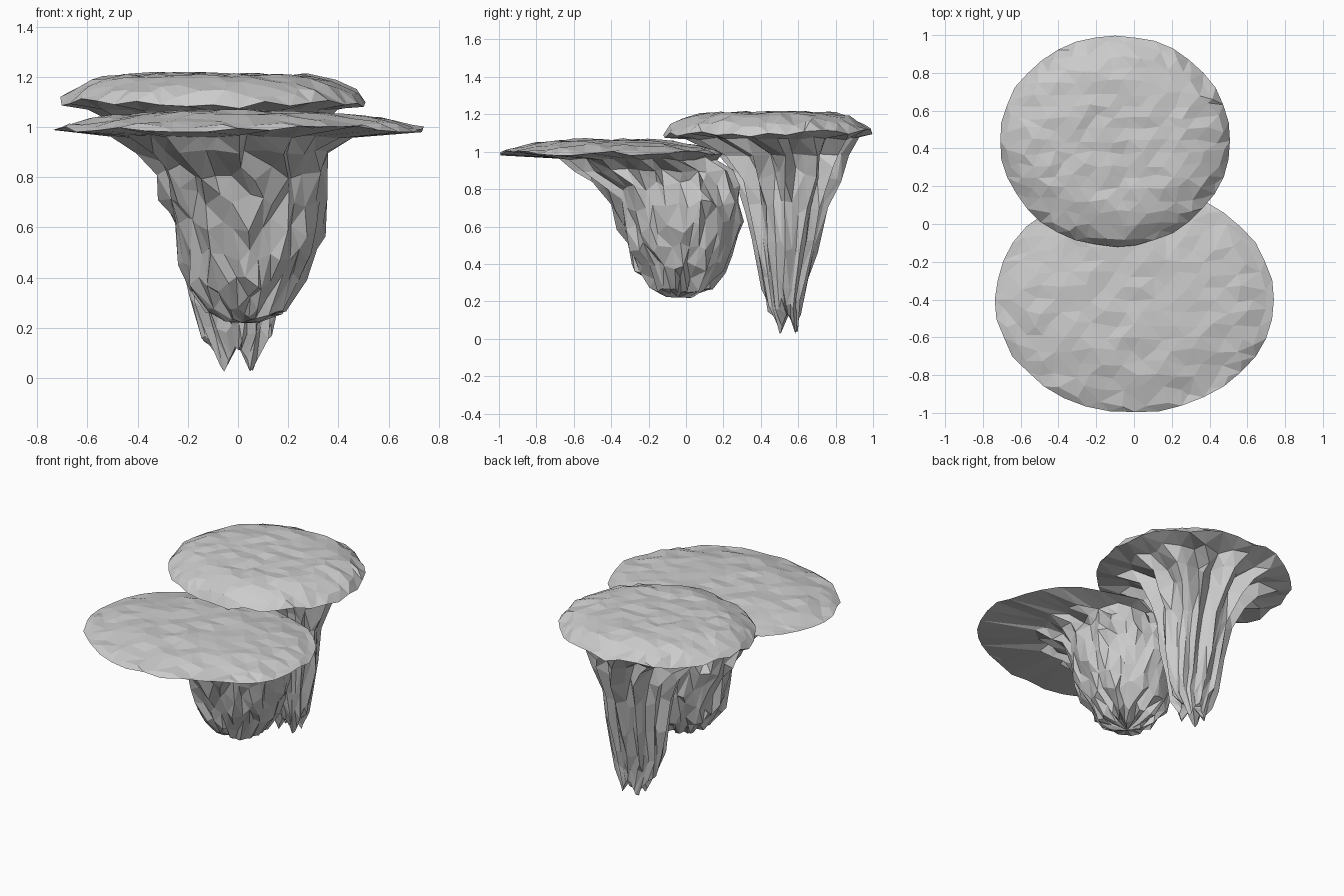
import bpy, bmesh, math, random
from mathutils import Vector
from mathutils.geometry import delaunay_2d_cdt

if "Cube" in bpy.data.objects:
    bpy.data.objects.remove(bpy.data.objects["Cube"])

random.seed(7)
rock = bpy.data.materials.new("grey_rock")
rock.diffuse_color = (0.6, 0.6, 0.6, 1)
rock.use_nodes = True
rock.node_tree.nodes["Principled BSDF"].inputs["Base Color"].default_value = rock.diffuse_color


def jit(a):
    return random.uniform(-a, a)


def make(name, verts, faces):
    me = bpy.data.meshes.new(name)
    me.from_pydata(verts, [], faces)
    bm = bmesh.new()
    bm.from_mesh(me)
    bmesh.ops.triangulate(bm, faces=bm.faces)
    bm.to_mesh(me)
    bm.free()
    me.materials.append(rock)
    ob = bpy.data.objects.new(name, me)
    bpy.context.collection.objects.link(ob)


def cap(name, cx, cy, rx, ry, z, rise, power, n, tilt, rough):
    """Faceted, gently domed plate; returns its rim for the stem to hang from."""
    pts = []
    for i in range(n):
        a = 2 * math.pi * i / n
        s = 1 - random.uniform(0, 0.018)
        pts.append((cx + rx * s * math.cos(a), cy + ry * s * math.sin(a)))
    for i in range(n):   # ring just inside the rim, for the rounded edge
        a = 2 * math.pi * (i + 0.5) / n
        s = 0.935 + jit(0.015)
        pts.append((cx + rx * s * math.cos(a), cy + ry * s * math.sin(a)))
    for i in range(-8, 9):
        for j in range(-10, 11):
            u = (i + 0.5 * (j % 2)) / 7 + jit(0.03)
            v = j / 9 + jit(0.025)
            if math.hypot(u, v) < 0.88:
                pts.append((cx + rx * u, cy + ry * v))
    edges = [(i, (i + 1) % n) for i in range(n)]
    out = delaunay_2d_cdt([Vector(p) for p in pts], edges, [], 1, 1e-5)
    vs = []
    for i, p in enumerate(out[0]):
        r = min(1, math.hypot((p.x - cx) / rx, (p.y - cy) / ry))
        e = rough if i < 2 * n else 0.009
        vs.append((p.x, p.y, z + rise * (1 - r ** power) + tilt * (p.y - cy) + jit(e)))
    make(name, vs, [tuple(f) for f in out[2]])
    return vs[:n]


def stem(name, rim, rings, rough, tip, jag):
    """Loft from cap rim down through (z, x0, x1, y0, y1, rib depth) outlines."""
    n = len(rim)
    verts, faces = list(rim), []
    # ribs stand out every few columns, pockets sink between them
    col = [random.uniform(0, 0.15) if i % 3 == 0 else random.uniform(0.3, 1) for i in range(n)]
    for k, (z, x0, x1, y0, y1, rib) in enumerate(rings):
        last = k == len(rings) - 1
        for i in range(n):
            a = 2 * math.pi * (i + jit(0.35)) / n
            s = 1.02 - rib * col[i] + (jit(rough) if k else 0)
            zz = z + (jag * abs(math.cos(2 * a)) + abs(jit(0.02)) if last
                      else jit(0.04) if k > 1 else jit(0.01))
            verts.append(((x0 + x1) / 2 + (x1 - x0) / 2 * s * math.cos(a),
                          (y0 + y1) / 2 + (y1 - y0) / 2 * s * math.sin(a), zz))
        for i in range(n):
            j = (i + 1) % n
            t, b = k * n, (k + 1) * n
            faces.append((t + i, b + i, b + j, t + j))
    verts.append(tip)
    b = len(rings) * n
    faces += [(b + i, len(verts) - 1, b + (i + 1) % n) for i in range(n)]
    make(name, verts, faces)


# front island: wide flat cap on a blunt rounded rock
rim = cap("front_cap", 0, -0.4, 0.745, 0.604, 0.99, 0.075, 3, 36, 0, 0.012)
stem("front_rock", rim, [
    (0.962, -0.50, 0.46, -0.68, 0.16, 0.22),
    (0.90, -0.41, 0.38, -0.62, 0.26, 0.20),
    (0.82, -0.31, 0.36, -0.47, 0.27, 0.12),
    (0.72, -0.29, 0.355, -0.40, 0.29, 0.05),
    (0.60, -0.25, 0.33, -0.35, 0.29, 0.05),
    (0.48, -0.22, 0.30, -0.32, 0.25, 0.05),
    (0.38, -0.20, 0.26, -0.27, 0.21, 0.05),
    (0.29, -0.13, 0.19, -0.20, 0.14, 0.05),
    (0.21, -0.06, 0.11, -0.13, 0.05, 0.05)],
    rough=0.075, tip=(0.02, -0.04, 0.22), jag=0.03)

# back island: rounder, higher cap on a ribbed, jagged spike
rim = cap("back_cap", -0.1, 0.44, 0.615, 0.565, 1.095, 0.115, 6, 36, 0.012, 0.02)
stem("back_rock", rim, [
    (1.07, -0.60, 0.40, 0.00, 0.93, 0.25),
    (0.98, -0.42, 0.29, 0.17, 0.88, 0.42),
    (0.88, -0.32, 0.24, 0.26, 0.83, 0.34),
    (0.70, -0.25, 0.20, 0.32, 0.75, 0.22),
    (0.50, -0.22, 0.19, 0.36, 0.70, 0.18),
    (0.30, -0.20, 0.16, 0.40, 0.65, 0.18),
    (0.18, -0.15, 0.14, 0.43, 0.62, 0.18),
    (0.00, -0.08, 0.08, 0.48, 0.61, 0.10)],
    rough=0.05, tip=(0, 0.55, 0.13), jag=0.11)
